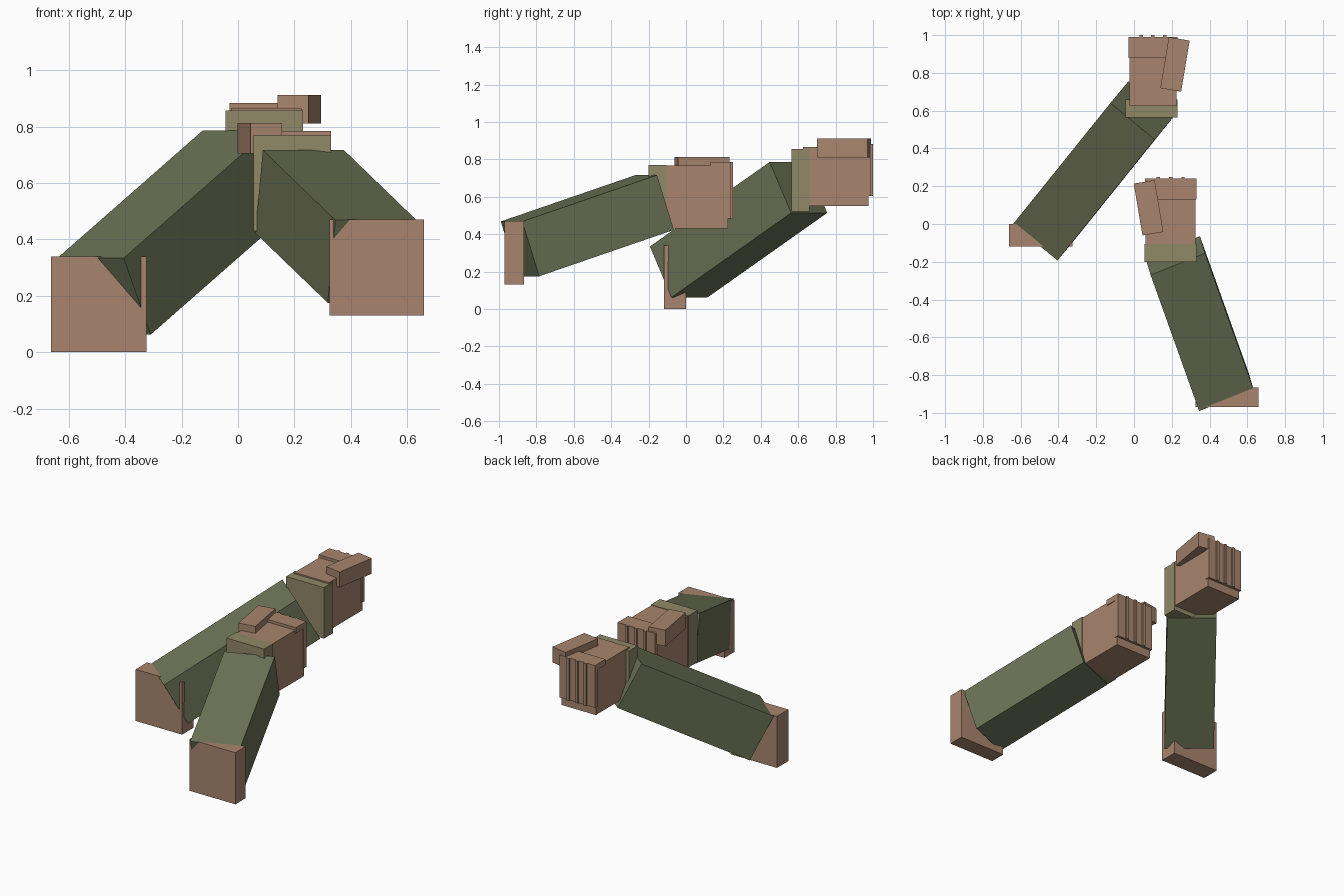
import bpy
import bmesh
from math import radians
from mathutils import Matrix, Vector

if "Cube" in bpy.data.objects:
    bpy.data.objects.remove(bpy.data.objects["Cube"], do_unlink=True)


def material(name, rgb):
    colour = [(c / 255) ** 2.2 for c in rgb] + [1]
    m = bpy.data.materials.new(name)
    m.use_nodes = True
    m.diffuse_color = colour
    m.node_tree.nodes["Principled BSDF"].inputs["Base Color"].default_value = colour
    return m


SKIN = material("skin tan", (166, 132, 109))
CUFF = material("cuff khaki", (143, 135, 103))
SLEEVE = material("sleeve olive", (107, 114, 86))


def finish(name, bm, mat):
    bmesh.ops.recalc_face_normals(bm, faces=bm.faces[:])
    mesh = bpy.data.meshes.new(name)
    bm.to_mesh(mesh)
    bm.free()
    mesh.materials.append(mat)
    ob = bpy.data.objects.new(name, mesh)
    bpy.context.collection.objects.link(ob)
    return ob


def box(name, x, y, z, mat, turn=0):
    """Box from its x, y and z ranges, turned about its own centre."""
    centre = Vector([(a + b) / 2 for a, b in (x, y, z)])
    size = Vector([b - a for a, b in (x, y, z)])
    bm = bmesh.new()
    bmesh.ops.create_cube(bm, size=1, matrix=Matrix.Translation(centre)
                          @ Matrix.Rotation(radians(turn), 4, "Z")
                          @ Matrix.Diagonal(size).to_4x4())
    return finish(name, bm, mat)


def sleeve(name, start, width, length, depth):
    """Slanted box from its top corner and three edge vectors."""
    start, width, length, depth = map(Vector, (start, width, length, depth))
    bm = bmesh.new()
    bmesh.ops.create_cube(bm, size=1)
    for v in bm.verts:
        a, b, c = v.co + Vector((0.5, 0.5, 0.5))
        v.co = start + width * a + length * b + depth * c
    return finish(name, bm, SLEEVE)


def hand(side, x, y, bottom, top):
    """Fist with raised knuckles, a finger panel and ridges on the back."""
    x0, x1 = x
    y0, y1 = y
    box(side + "_palm", x, (y0, y1 - 0.015), (bottom, top), SKIN)
    wide = (x0 - 0.005, x1 + 0.005)
    box(side + "_knuckles", wide, (y1 - 0.11, y1), (top - 0.02, top + 0.018), SKIN)
    box(side + "_fingers", wide, (y1 - 0.03, y1), (bottom + 0.055, top), SKIN)
    for i in range(3):
        mid = x0 + (x1 - x0) * (i + 1) / 4
        box(f"{side}_finger_ridge_{i + 1}", (mid - 0.009, mid + 0.009),
            (y1 - 0.01, y1 + 0.01), (bottom + 0.055, top + 0.018), SKIN)


# Left arm, reaching back from the front
box("left_shoulder", (0.325, 0.66), (-0.97, -0.865), (0.13, 0.47), SKIN)
sleeve("left_sleeve", (0.345, -0.99, 0.468), (0.288, 0.115, 0),
       (-0.257, 0.72, 0.248), (-0.027, 0.09, -0.293))
box("left_cuff", (0.055, 0.33), (-0.2, -0.105), (0.43, 0.77), CUFF)
hand("left", (0.062, 0.325), (-0.11, 0.24), 0.43, 0.767)
box("left_thumb", (0.021, 0.133), (-0.053, 0.225), (0.705, 0.812), SKIN, turn=9.5)

# Right arm, steeper and further back
box("right_shoulder", (-0.663, -0.325), (-0.118, 0), (0, 0.34), SKIN)
sleeve("right_sleeve", (-0.64, 0, 0.334), (0.235, -0.193, 0),
       (0.515, 0.64, 0.452), (0.095, 0.115, -0.272))
box("right_cuff", (-0.045, 0.23), (0.565, 0.66), (0.52, 0.856), CUFF)
hand("right", (-0.025, 0.225), (0.625, 0.99), 0.55, 0.865)
box("right_thumb", (0.161, 0.273), (0.708, 0.982), (0.81, 0.912), SKIN, turn=-9.5)
